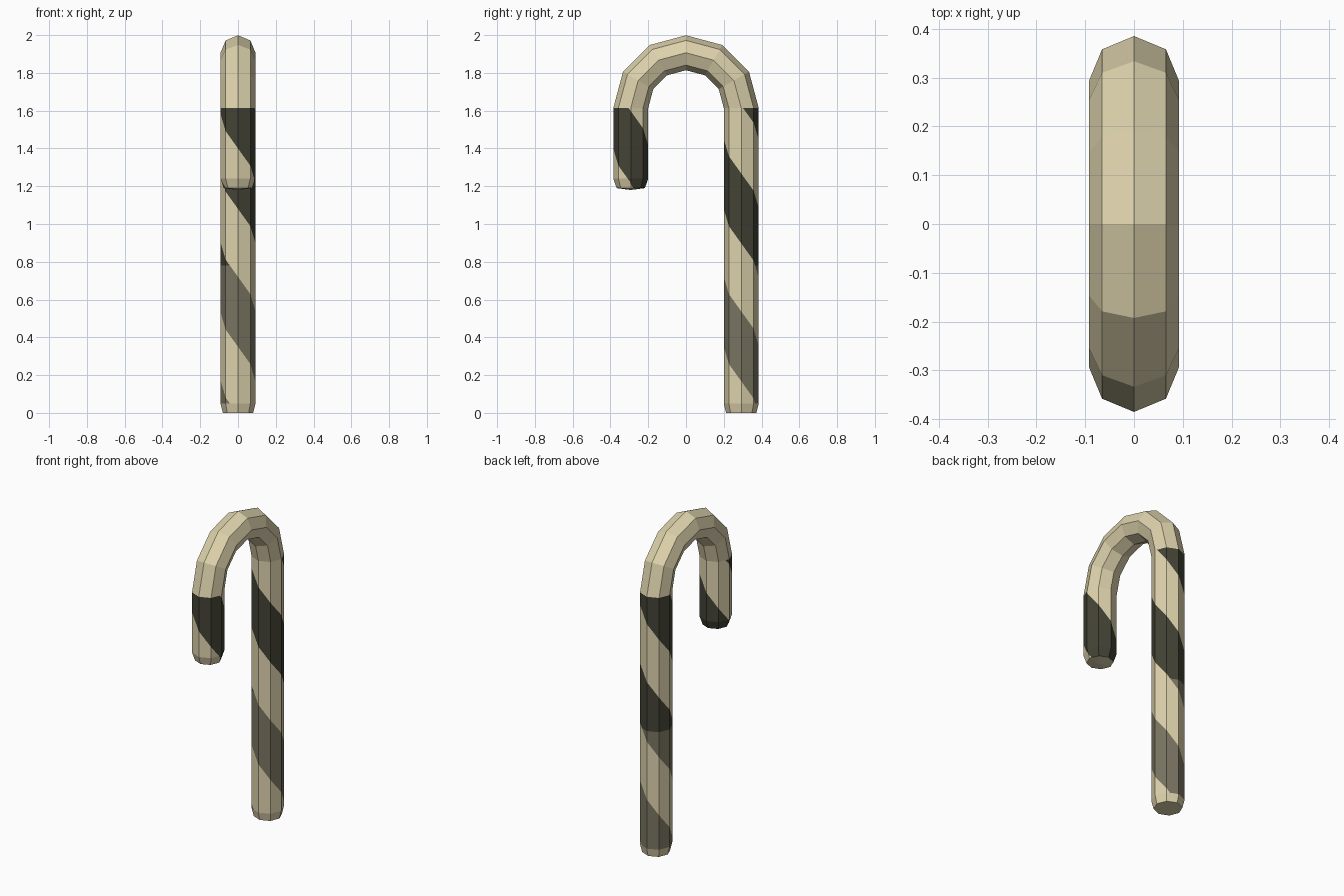
import bpy, bmesh, math
from mathutils import Vector

if "Cube" in bpy.data.objects:
    bpy.data.objects.remove(bpy.data.objects["Cube"])

SIDES = 8
R = 0.0925          # tube radius
BEND = 0.2925       # bend radius
ZC = 1.614          # height where the bend starts
PITCH = 0.73        # one turn of the stripe
STEP = 2 * math.pi / SIDES


def material(name, rgb):
    m = bpy.data.materials.new(name)
    lin = [((c / 255 + 0.055) / 1.055) ** 2.4 for c in rgb]
    m.diffuse_color = (*lin, 1)
    m.use_nodes = True
    m.node_tree.nodes["Principled BSDF"].inputs["Base Color"].default_value = m.diffuse_color
    return m


MATS = [material("cream", (221, 210, 172)),
        material("dark_stripe", (67, 67, 54)),
        material("grey_stripe", (122, 117, 98))]


def tube(rings, cap_end=None):
    """Skin rings of (y, z, tilt, radius); faces remember their column."""
    bm = bmesh.new()
    col = bm.faces.layers.int.new("column")
    loops = []
    for y, z, a, r in rings:
        out = Vector((0, math.cos(a), math.sin(a)))
        loops.append([bm.verts.new(Vector((0, y, z)) + Vector((1, 0, 0)) * r * math.cos(p) + out * r * math.sin(p))
                      for p in (k * STEP - math.pi / 2 for k in range(SIDES))])
    for lo, hi in zip(loops, loops[1:]):
        for k in range(SIDES):
            j = (k + 1) % SIDES
            f = bm.faces.new((lo[k], lo[j], hi[j], hi[k]))
            f[col] = k
    # closed lower end, optionally slightly domed
    if cap_end is not None:
        tip = bm.verts.new((0, rings[0][0], cap_end))
        for k in range(SIDES):
            f = bm.faces.new((tip, loops[0][(k + 1) % SIDES], loops[0][k]))
            f[col] = -1
    return bm, col


def stripe(bm, col, yc, base, width, cream_below, split):
    """Cut a helical stripe into the flat sides and colour it by position."""
    def pick(k):
        faces = [f for f in bm.faces if f[col] == k]
        return list({e for f in faces for e in list(f.verts) + list(f.edges)}) + faces

    def corner(k):
        p = k * STEP - math.pi / 2
        return Vector((R * math.cos(p), yc + R * math.sin(p), 0))

    for k in range(SIDES):
        a, b = corner(k), corner(k + 1)
        out = (a + b) / 2 - Vector((0, yc, 0))
        for n in range(-2, 4):
            for edge in (base, base + width):
                z = edge + PITCH * (n - k / SIDES)
                p, q = a + Vector((0, 0, z)), b + Vector((0, 0, z - PITCH / SIDES))
                bmesh.ops.bisect_plane(bm, geom=pick(k), dist=1e-5, plane_co=p,
                                       plane_no=(q - p).cross(out).normalized())
        bmesh.ops.bisect_plane(bm, geom=pick(k), dist=1e-5,
                               plane_co=(0, 0, split), plane_no=(0, 0, 1))
    for f in bm.faces:
        k = f[col]
        c = f.calc_center_median()
        if k < 0 or c.z < cream_below:
            continue
        a, b = corner(k), corner(k + 1)
        u = (Vector((c.x, c.y, 0)) - a).dot(b - a) / (b - a).length_squared
        if (c.z + PITCH * (k + u) / SIDES - base) % PITCH < width:
            f.material_index = 1 if c.z > split else 2


def finish(bm, name):
    bm.normal_update()
    me = bpy.data.meshes.new(name)
    bm.to_mesh(me)
    bm.free()
    for m in MATS:
        me.materials.append(m)
    bpy.context.collection.objects.link(bpy.data.objects.new(name, me))


# long straight shaft
bm, col = tube([(BEND, 0, 0, 0.08), (BEND, 0.05, 0, R), (BEND, ZC, 0, R)], cap_end=0)
stripe(bm, col, BEND, 1.08, 0.37, 0.05, 0.78)
finish(bm, "shaft")

# plain half-circle bend
arc = [i * math.pi / 6 for i in range(7)]
bm, col = tube([(BEND * math.cos(a), ZC + BEND * math.sin(a), a, R) for a in arc])
finish(bm, "bend")

# short hanging end
bm, col = tube([(-BEND, 1.19, 0, 0.075), (-BEND, 1.24, 0, R), (-BEND, ZC, 0, R)], cap_end=1.18)
stripe(bm, col, -BEND, 1.40, 0.38, 0, 0.78)
finish(bm, "hook_end")
